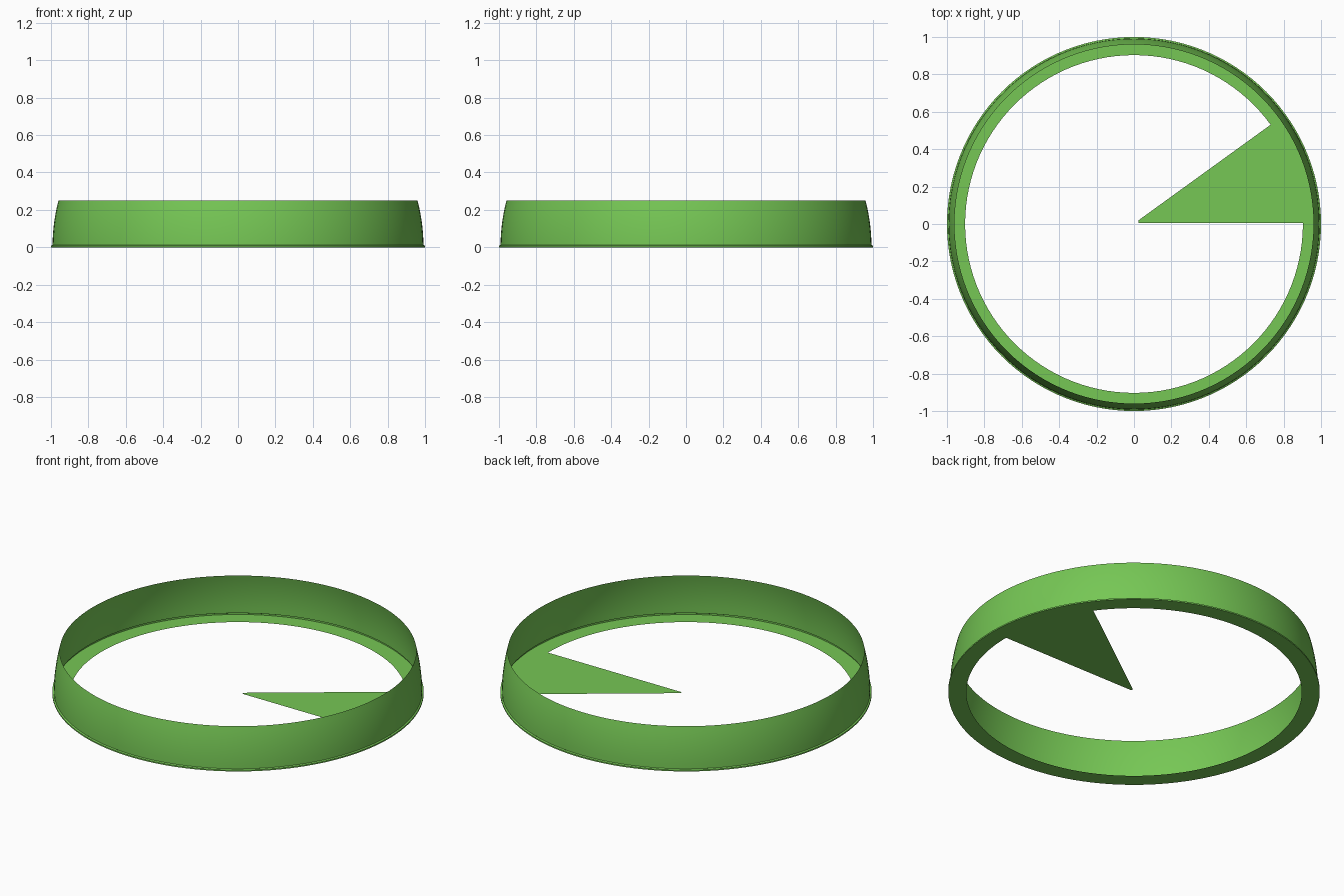
import bpy, bmesh, math

if "Cube" in bpy.data.objects:
    bpy.data.objects.remove(bpy.data.objects["Cube"])

mat = bpy.data.materials.new("green")
mat.diffuse_color = (0.18, 0.57, 0.09, 1)
mat.use_nodes = True
mat.node_tree.nodes["Principled BSDF"].inputs["Base Color"].default_value = mat.diffuse_color
SEG = 120


def finish(name, bm, smooth=False):
    me = bpy.data.meshes.new(name)
    bm.to_mesh(me)
    bm.free()
    me.materials.append(mat)
    ob = bpy.data.objects.new(name, me)
    bpy.context.collection.objects.link(ob)
    if smooth:
        bpy.ops.object.select_all(action='DESELECT')
        ob.select_set(True)
        bpy.context.view_layer.objects.active = ob
        bpy.ops.object.shade_smooth_by_angle(angle=math.radians(30))
    return ob


def revolve(name, profile, smooth=True):
    # Sweep an open (radius, z) profile around the z axis
    bm = bmesh.new()
    rings = [[bm.verts.new((r * math.cos(2 * math.pi * i / SEG),
                            r * math.sin(2 * math.pi * i / SEG), z))
              for i in range(SEG)] for r, z in profile]
    for a, b in zip(rings, rings[1:]):
        for i in range(SEG):
            j = (i + 1) % SEG
            bm.faces.new((a[i], a[j], b[j], b[i]))
    return finish(name, bm, smooth)


# Thin wall: a band of a sphere
R = 0.992
heights = [0.012 + (0.25 - 0.012) * k / 8 for k in range(9)]
revolve("curved_wall", [(math.sqrt(R * R - z * z), z) for z in heights])

# Small lip around the foot of the wall
revolve("foot_lip", [(1.0, 0), (1.0, 0.008), (R, 0.012)])

# Flat base ring
revolve("base_ring", [(1.0, 0), (0.903, 0)], smooth=False)

# Flat pie-shaped pointer joined to the ring's inner edge
bm = bmesh.new()
pts = [(0.025, 0.005)]
pts += [(0.903 * math.cos(math.radians(3 * k)),
         max(0.005, 0.903 * math.sin(math.radians(3 * k)))) for k in range(13)]
pts += [(0.023, 0.019)]
bm.faces.new([bm.verts.new((x, y, 0)) for x, y in pts])
finish("pie_wedge", bm)
